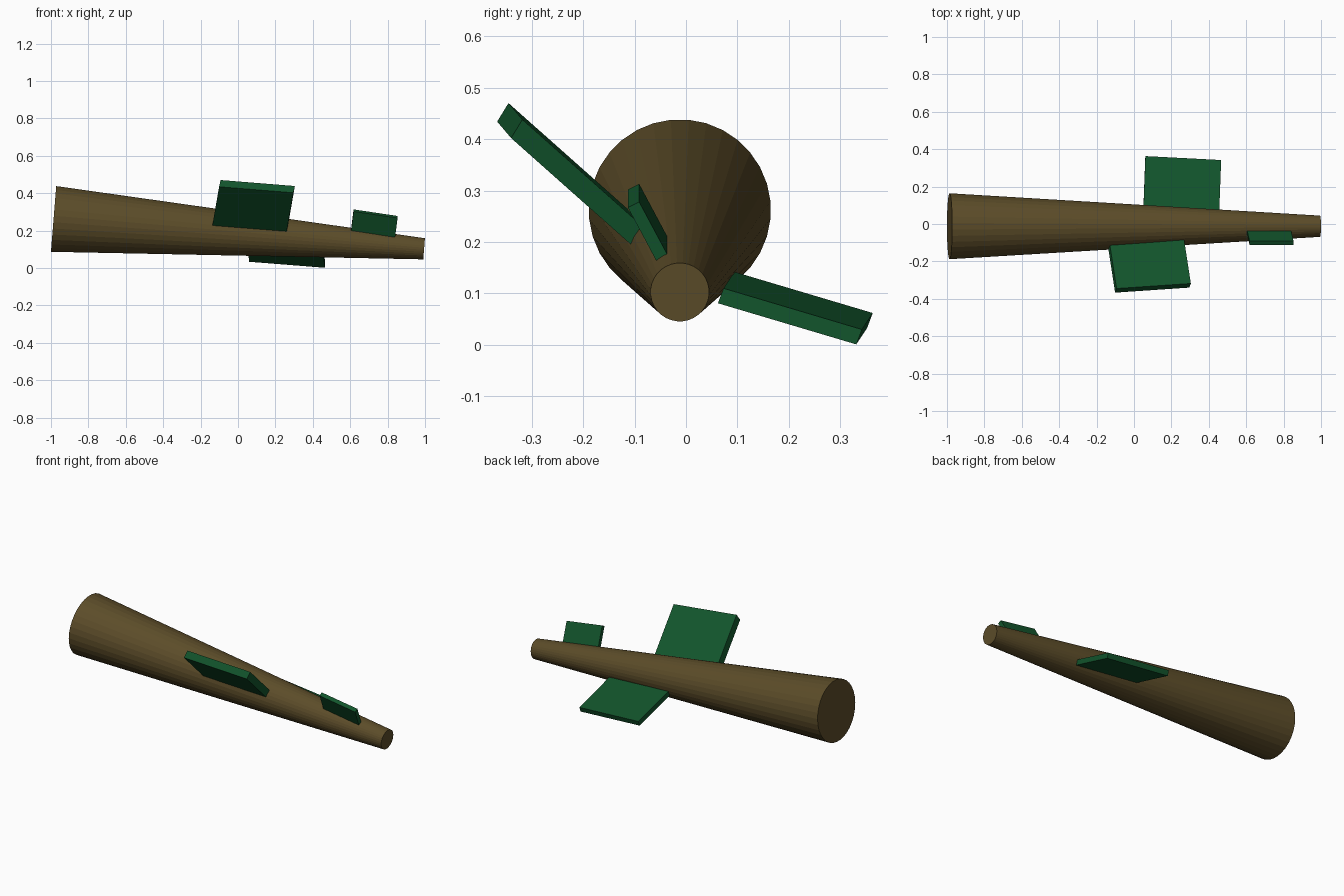
import bpy, bmesh, math
from mathutils import Vector, Matrix

if "Cube" in bpy.data.objects:
    bpy.data.objects.remove(bpy.data.objects["Cube"])


def material(name, rgb):
    m = bpy.data.materials.new(name)
    m.diffuse_color = (*rgb, 1.0)
    m.use_nodes = True
    m.node_tree.nodes["Principled BSDF"].inputs["Base Color"].default_value = m.diffuse_color
    return m


def add_object(name, bm, mat):
    bmesh.ops.recalc_face_normals(bm, faces=bm.faces)
    mesh = bpy.data.meshes.new(name)
    bm.to_mesh(mesh)
    bm.free()
    mesh.materials.append(mat)
    ob = bpy.data.objects.new(name, mesh)
    bpy.context.collection.objects.link(ob)
    return ob


def slanted_plate(name, corner, length, width, thick, mat):
    """Unit cube mapped onto a corner and three edge vectors."""
    bm = bmesh.new()
    bmesh.ops.create_cube(bm, size=1.0)
    o, l, w, t = map(Vector, (corner, length, width, thick))
    for v in bm.verts:
        a, b, c = v.co + Vector((0.5, 0.5, 0.5))
        v.co = o + l * a + w * b + t * c
    return add_object(name, bm, mat)


bark = material("bark brown", (0.107, 0.073, 0.022))
leaf = material("leaf green", (0.006, 0.090, 0.025))

# Tapered log lying along x, thick end on the left
start, end = Vector((-0.986, -0.012, 0.262)), Vector((0.995, -0.012, 0.1025))
axis = end - start
bm = bmesh.new()
bmesh.ops.create_cone(bm, cap_ends=True, segments=32, radius1=0.177,
                      radius2=0.057, depth=axis.length)
turn = axis.to_track_quat('Z', 'Y').to_matrix().to_4x4()
spin = Matrix.Rotation(math.pi / 32, 4, 'Z')
bm.transform(Matrix.Translation((start + end) / 2) @ turn @ spin)
add_object("log", bm, bark)

# Leaf plates growing from the log: corner, length, width, thickness
slanted_plate("front_leaf", (-0.137, -0.134, 0.227), (0.397, 0.027, -0.032),
              (0.036, -0.233, 0.207), (0.008, 0.022, 0.036), leaf)
slanted_plate("back_leaf", (0.050, 0.083, 0.113), (0.405, -0.021, -0.032),
              (0.010, 0.269, -0.080), (0.001, 0.011, 0.029), leaf)
slanted_plate("tip_leaf", (0.605, -0.058, 0.199), (0.235, 0.0, -0.035),
              (0.013, -0.055, 0.103), (0.0, 0.022, 0.011), leaf)
